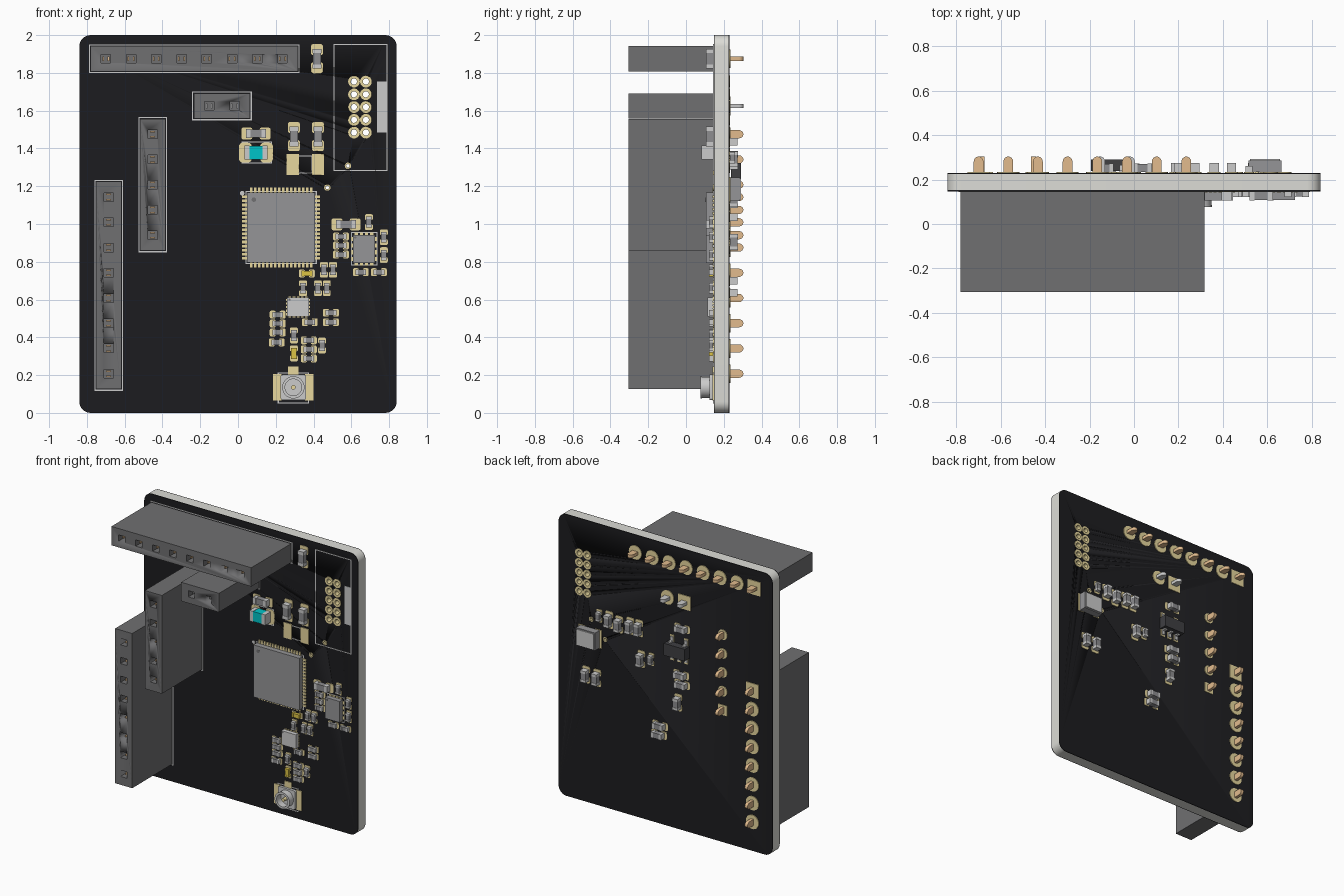
import bpy, bmesh, math

if "Cube" in bpy.data.objects:
    bpy.data.objects.remove(bpy.data.objects["Cube"])

COL = {"mask": (.012, .012, .014), "core": (.72, .72, .68), "gold": (.80, .68, .34), "copper": (.76, .50, .27),
       "silver": (.74, .74, .76), "white": (.85, .85, .85), "plastic": (.16, .16, .165), "chip": (.27, .27, .28),
       "dark": (.05, .05, .055), "teal": (0, .55, .58), "yellow": (.72, .55, .06), "ic": (.30, .30, .31)}
FRONT, BACK = .147, .230          # outer faces of the board


def mat(c):
    m = bpy.data.materials.get(c) or bpy.data.materials.new(c)
    m.diffuse_color = (*COL[c], 1)
    m.use_nodes = True
    m.node_tree.nodes["Principled BSDF"].inputs["Base Color"].default_value = m.diffuse_color
    return m


class Part:
    """Collects solids in one mesh; the board lies in the xz plane."""
    def __init__(self, name):
        self.name, self.bm, self.mats = name, bmesh.new(), []

    def slot(self, c):
        if c not in self.mats:
            self.mats.append(c)
        return self.mats.index(c)

    def prism(self, pts, t0, t1, c, axis="y"):
        f = {"y": lambda a, b, t: (a, t, b), "z": lambda a, b, t: (a, b, t), "x": lambda a, b, t: (t, b, a)}[axis]
        A, B = [[self.bm.verts.new(f(a, b, t)) for a, b in pts] for t in (t0, t1)]
        n = len(pts)
        faces = [self.bm.faces.new(A), self.bm.faces.new(B)]
        faces += [self.bm.faces.new((A[i], A[(i + 1) % n], B[(i + 1) % n], B[i])) for i in range(n)]
        for q in faces:
            q.material_index = self.slot(c)

    def box(self, x, z, w, h, y0, y1, c, r=0, seg=4):
        pts = []
        for k, (sx, sz) in enumerate(((1, 1), (-1, 1), (-1, -1), (1, -1))):
            cx, cz = x + sx * (w / 2 - r), z + sz * (h / 2 - r)
            angs = [math.radians(90 * (k + i / seg)) for i in range(seg + 1)] if r else [0]
            pts += [(cx + r * math.cos(a), cz + r * math.sin(a)) for a in angs]
        self.prism(pts, y0, y1, c)

    def disc(self, x, z, r, y0, y1, c, n=24):
        self.prism([(x + r * math.cos(math.tau * i / n), z + r * math.sin(math.tau * i / n)) for i in range(n)], y0, y1, c)

    def tube(self, x, z, ro, ri, y0, y1, c, n=24):
        prof = ((ro, y0), (ro, y1), (ri, y1), (ri, y0))
        R = [[self.bm.verts.new((x + r * math.cos(math.tau * i / n), y, z + r * math.sin(math.tau * i / n)))
              for r, y in prof] for i in range(n)]
        for i in range(n):
            for j in range(4):
                q = self.bm.faces.new((R[i][j], R[i][(j + 1) % 4], R[(i + 1) % n][(j + 1) % 4], R[(i + 1) % n][j]))
                q.material_index = self.slot(c)

    def frame(self, x0, x1, z0, z1, c="white", t=.008, y0=FRONT - .003, y1=FRONT):
        for z in (z0, z1):
            self.box((x0 + x1) / 2, z, x1 - x0 + t, t, y0, y1, c)
        for x in (x0, x1):
            self.box(x, (z0 + z1) / 2, t, z1 - z0 - t, y0, y1, c)

    def done(self):
        bmesh.ops.recalc_face_normals(self.bm, faces=self.bm.faces)
        me = bpy.data.meshes.new(self.name)
        self.bm.to_mesh(me)
        self.bm.free()
        for c in self.mats:
            me.materials.append(mat(c))
        ob = bpy.data.objects.new(self.name, me)
        bpy.context.collection.objects.link(ob)
        activate(ob)
        bpy.ops.object.shade_smooth_by_angle(angle=math.radians(30))
        return ob


def activate(ob):
    bpy.ops.object.select_all(action="DESELECT")
    ob.select_set(True)
    bpy.context.view_layer.objects.active = ob


def cut(targets, cutter):
    cutter.hide_render = True
    for ob in targets:
        activate(ob)
        m = ob.modifiers.new("holes", "BOOLEAN")
        m.object, m.operation, m.solver = cutter, "DIFFERENCE", "EXACT"
        bpy.ops.object.modifier_apply(modifier=m.name)
    bpy.data.objects.remove(cutter)


def span(s, a, b):
    """Height range a..b above the front (s=-1) or back (s=1) face."""
    base = FRONT if s < 0 else BACK
    return sorted((base + s * a, base + s * b))


# board: pale core between two dark mask layers
layers = []
for name, y0, y1, c in (("board_core", .152, .225, "core"), ("front_mask", FRONT, .152, "mask"), ("back_mask", .225, BACK, "mask")):
    p = Part(name)
    p.box(0, 1, 1.68, 2, y0, y1, c, r=.06, seg=8)
    layers.append(p.done())

# plated through holes: the two-row connector and two vias
holes = [(x, 1.484 + .0675 * i, .031, .016) for x in (.614, .677) for i in range(5)]
holes += [(.473, 1.193, .017, .009), (.582, 1.308, .017, .009)]
cutter, p = Part("hole_cutter"), Part("plated_holes")
for x, z, ro, ri in holes:
    cutter.disc(x, z, ri + .002, .1, .3, "gold")
    p.tube(x, z, ri + .002, ri, FRONT, BACK, "gold")
    for s in (-1, 1):
        p.tube(x, z, ro, ri, *span(s, 0, .004), "gold")
cut(layers, cutter.done())
p.done()


# socket headers with contacts, rear pads and flat round-tipped pins
def header(name, x, z, n, horiz, square, pad_r=.05, metal="copper"):
    pitch = .1336
    L, W = n * pitch + .03, .134
    body, cutter, pins = Part(name + "_body"), Part("socket_cutter"), Part(name + "_pins")
    body.box(x, z, L if horiz else W, W if horiz else L, -.305, .143, "plastic")
    for i in range(n):
        d = (i - (n - 1) / 2) * pitch
        cx, cz = (x + d, z) if horiz else (x, z + d)
        cutter.box(cx, cz, .05, .045, -.4, -.02, "plastic")
        for k in (-1, 1):
            ox, oz = (k * .014, 0) if horiz else (0, k * .014)
            pins.box(cx + ox, cz + oz, .008 if horiz else .026, .026 if horiz else .008, -.27, -.02, metal)
        if i == square:
            pins.box(cx, cz, 2 * pad_r, 2 * pad_r, *span(1, 0, .005), "gold")
        else:
            pins.disc(cx, cz, pad_r, *span(1, 0, .005), "gold")
        u, v = (cx, cz) if horiz else (cz, cx)
        tip = [(u + .022 * math.cos(a), .28 + .024 * math.sin(a)) for a in [math.pi * k / 8 for k in range(9)]]
        pins.prism([(u - .022, .143), (u + .022, .143)] + tip, v - .011, v + .011, metal, "z" if horiz else "x")
    cut([body.done()], cutter.done())
    pins.done()


header("top_header", -.232, 1.875, 8, True, 0)
header("battery_header", -.085, 1.625, 2, True, 0, metal="silver")
header("inner_header", -.452, 1.208, 5, False, 0, pad_r=.036)
header("left_header", -.685, .675, 8, False, 7)


# two-terminal chips: rounded pads, metal end caps, coloured middle
def chip(name, s, x, z, l, w, h, vert, c="chip", end="silver"):
    p = Part(name)

    def seg(off, ln, wd, a, b, col, r=0):
        if vert:
            p.box(x, z + off, wd, ln, *span(s, a, b), col, r)
        else:
            p.box(x + off, z, ln, wd, *span(s, a, b), col, r)
    for k in (-1, 1):
        seg(k * l * .31, l * .38, w, 0, .004, "gold", w * .2)
        seg(k * l * .265, l * .15, w * .72, .004, h, end)
    seg(0, l * .38, w * .68, .004, h - .002, c)
    p.done()


groups = [  # name, side, length, width, height, vertical, positions
    ("large_chip", -1, .155, .064, .042, True, [(.418, 1.875), (.296, 1.463), (.423, 1.463)]),
    ("large_chip", -1, .155, .064, .042, False, [(.095, 1.479), (.572, .998)]),
    ("small_chip", -1, .084, .042, .026, False,
     [(.545, .934), (.545, .886), (.545, .838), (.65, .745), (.746, .745), (.21, .52), (.21, .473), (.21, .426), (.205, .373),
      (.38, .48), (.492, .53), (.492, .48), (.375, .384), (.375, .336), (.375, .288)]),
    ("small_chip", -1, .084, .042, .026, True,
     [(.693, 1.01), (.772, .93), (.772, .835), (.455, .758), (.503, .758), (.344, .66), (.423, .66), (.47, .66),
      (.296, .41), (.445, .357)]),
    ("back_chip", 1, .12, .058, .045, True,
     [(.439, 1.343), (.361, 1.33), (.274, 1.343), (.204, 1.345), (.188, 1.131), (.62, .905), (.534, .905), (-.103, .9)]),
    ("back_small_chip", 1, .09, .044, .03, True, [(.518, 1.35), (.109, 1.15)]),
    ("back_chip", 1, .12, .055, .042, False, [(-.134, 1.435), (-.126, 1.104), (-.134, 1.037), (.039, .7), (.047, .635)]),
]
for name, s, l, w, h, vert, pos in groups:
    for x, z in pos:
        chip(name, s, x, z, l, w, h, vert)
chip("teal_inductor", -1, .095, 1.378, .18, .105, .065, False, "teal", "white")
chip("yellow_inductor", -1, .365, .738, .085, .042, .026, False, "yellow", "yellow")
chip("yellow_inductor", -1, .296, .315, .085, .042, .026, True, "yellow", "yellow")

# crystal landing pads
p = Part("crystal_pads")
for x in (.29, .423):
    p.box(x, 1.315, .064, .11, *span(-1, 0, .005), "gold")
p.done()


# square chips ringed by contacts
def quad_ic(name, x, z, w, h, n, reach, height, c):
    p = Part(name)
    p.box(x, z, w, h, *span(-1, .004, height), c)
    p.disc(x - w * .4, z + h * .4, .012 if w > .3 else .006, *span(-1, height, height + .001), "plastic", 16)
    for i in range(n):
        t = (i - (n - 1) / 2) / n * .94
        for k in (-1, 1):
            p.box(x + t * w, z + k * h / 2, w / n * .6, reach * 2, *span(-1, 0, .006), "gold")
            p.box(x + k * w / 2, z + t * h, reach * 2, h / n * .6, *span(-1, 0, .006), "gold")
    p.done()


quad_ic("main_processor", .228, .981, .36, .37, 16, .026, .042, "ic")
quad_ic("sensor_ic", .667, .868, .115, .15, 4, .012, .04, "ic")
quad_ic("radio_ic", .318, .56, .115, .1, 5, .006, .033, "silver")

# coaxial antenna connector
p = Part("antenna_connector")
cx, cz = .293, .135
for k in (-1, 1):
    p.box(cx + k * .085, cz, .045, .14, *span(-1, 0, .006), "gold")
p.box(cx, cz + .085, .055, .05, *span(-1, 0, .006), "gold")
p.box(cx, cz, .135, .135, *span(-1, .004, .022), "silver", r=.012)
p.tube(cx, cz, .056, .044, *span(-1, .022, .062), "silver", 32)
p.tube(cx, cz, .059, .044, *span(-1, .062, .07), "silver", 32)
p.disc(cx, cz, .012, *span(-1, .022, .06), "gold", 16)
p.done()

# rear parts: large capacitor and five-leg regulator
p = Part("back_large_capacitor")
for k in (-1, 1):
    p.box(.59 + k * .065, 1.185, .05, .13, *span(1, 0, .005), "gold")
p.box(.59, 1.185, .15, .125, *span(1, .005, .055), "ic")
p.box(.59, 1.185, .135, .11, *span(1, .055, .062), "silver")
p.done()
p = Part("regulator")
p.box(-.11, 1.28, .165, .085, *span(1, .008, .06), "dark")
for dx, k in ((-.055, -1), (0, -1), (.055, -1), (-.055, 1), (.055, 1)):
    p.box(-.11 + dx, 1.28 + k * .065, .034, .05, *span(1, 0, .005), "gold")
    p.box(-.11 + dx, 1.28 + k * .06, .022, .036, *span(1, .005, .012), "silver")
    p.box(-.11 + dx, 1.28 + k * .046, .022, .012, *span(1, .012, .035), "silver")
p.done()

# printed outlines
p = Part("printed_outlines")
for f in ((.508, .788, 1.283, 1.95), (.32, .393, 1.27, 1.36), (.022, .178, 1.322, 1.434), (.6, .735, .782, .955),
          (.213, .373, .052, .212), (-.787, .323, 1.802, 1.948), (-.24, .07, 1.552, 1.698), (-.525, -.379, .853, 1.563),
          (-.758, -.612, .12, 1.23), (.042, .414, .79, 1.172)):
    p.frame(*f, t=.006)
p.box(.762, 1.619, .052, .27, *span(-1, 0, .003), "white")
p.disc(.022, 1.163, .012, *span(-1, 0, .003), "white")
p.done()
